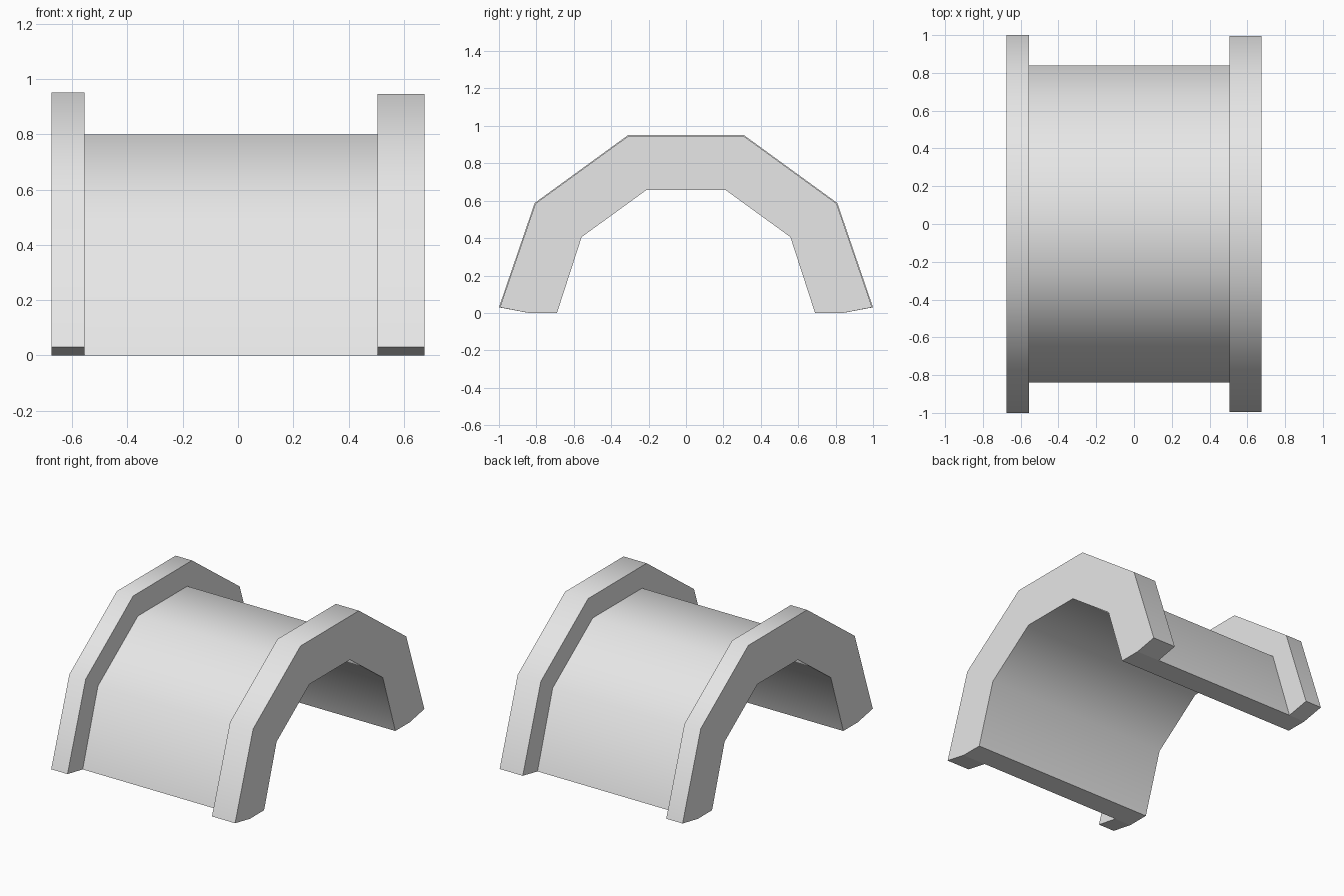
import bpy
import bmesh
from math import cos, sin, radians

cube = bpy.data.objects.get("Cube")
if cube:
    bpy.data.objects.remove(cube)

# Plain grey finish
grey = bpy.data.materials.new("plain_grey")
grey.use_nodes = True
colour = (0.8, 0.8, 0.8, 1)
grey.diffuse_color = colour
grey.node_tree.nodes["Principled BSDF"].inputs["Base Color"].default_value = colour


def arch(name, x0, x1, inner, outer, lift=0):
    """Half-decagon arch along x; lift raises the outer corner of each foot."""
    bm = bmesh.new()
    rings = []
    for x in (x0, x1):
        for radius, foot in ((inner, 0), (outer, lift)):
            ring = []
            for i in range(6):
                a = radians(36 * i)
                z = foot if i in (0, 5) else radius * sin(a)
                ring.append(bm.verts.new((x, -radius * cos(a), z)))
            rings.append(ring)
    in0, out0, in1, out1 = rings
    # Outer skin, end, inner skin and other end
    for a, b in ((out0, out1), (out1, in1), (in1, in0), (in0, out0)):
        for i in range(5):
            bm.faces.new((a[i], b[i], b[i + 1], a[i + 1]))
    # Feet
    for i in (0, 5):
        bm.faces.new((in0[i], in1[i], out1[i], out0[i]))
    bmesh.ops.recalc_face_normals(bm, faces=bm.faces[:])
    mesh = bpy.data.meshes.new(name)
    bm.to_mesh(mesh)
    bm.free()
    mesh.materials.append(grey)
    obj = bpy.data.objects.new(name, mesh)
    bpy.context.collection.objects.link(obj)
    bpy.ops.object.select_all(action='DESELECT')
    obj.select_set(True)
    bpy.context.view_layer.objects.active = obj
    bpy.ops.object.shade_smooth_by_angle(angle=radians(50))
    return obj


# Vaulted body with a raised collar at each end
arch("vault_body", -0.675, 0.675, 0.69, 0.84)
arch("narrow_collar", -0.675, -0.555, 0.84, 1.0, lift=0.03)
arch("wide_collar", 0.505, 0.675, 0.84, 0.995, lift=0.03)
